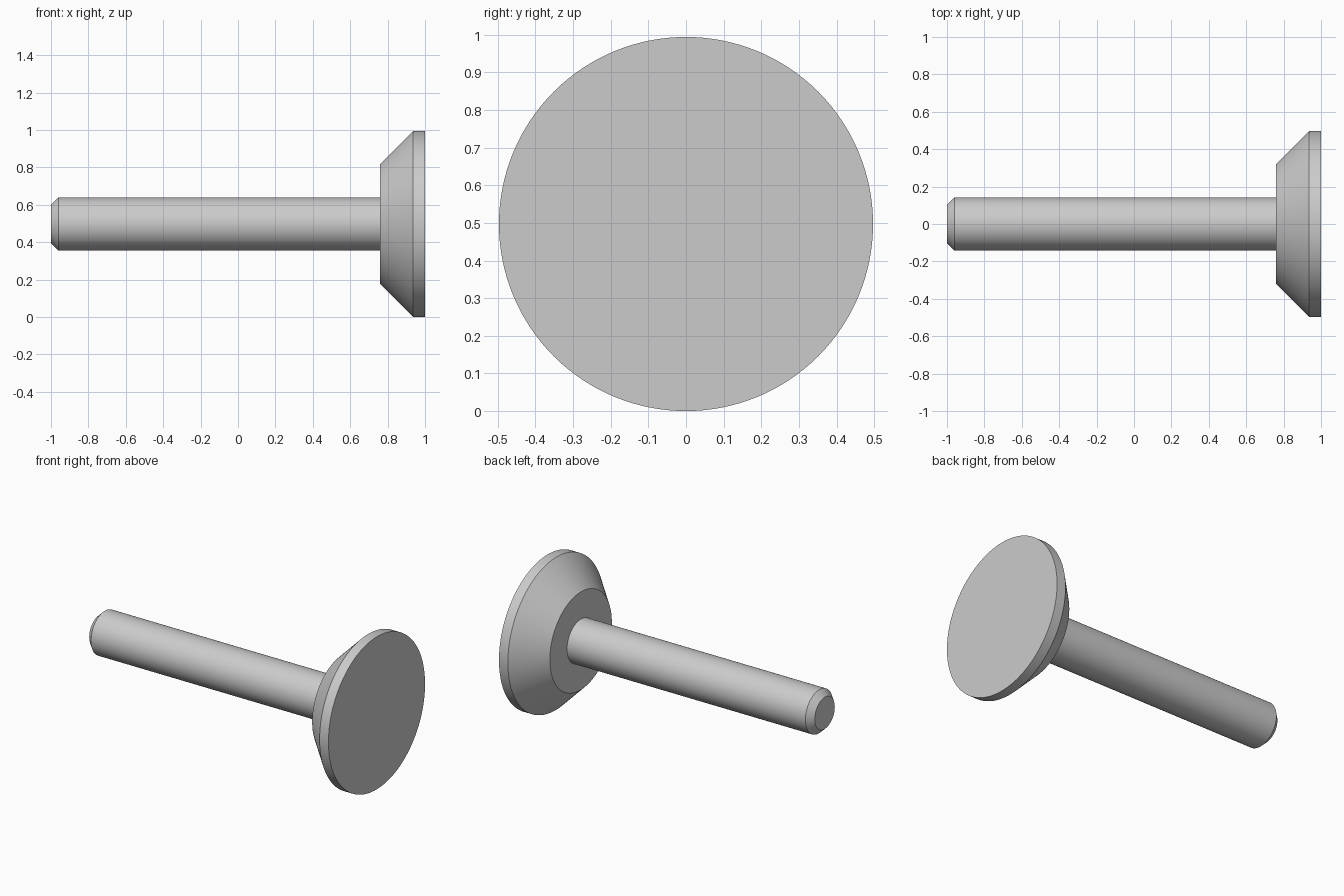
import bpy
import bmesh
from math import cos, sin, tau, radians

SEGMENTS = 128
RADIUS = 0.497  # head radius, also the height of the axis

if "Cube" in bpy.data.objects:
    bpy.data.objects.remove(bpy.data.objects["Cube"], do_unlink=True)

# Plain grey metal
grey = bpy.data.materials.new("grey metal")
grey.use_nodes = True
color = (0.6, 0.6, 0.6, 1)
grey.diffuse_color = color
grey.node_tree.nodes["Principled BSDF"].inputs["Base Color"].default_value = color


def turned_part(name, profile):
    """Solid turned around the x axis from (x, radius) points, capped at both ends."""
    bm = bmesh.new()
    rings = [[bm.verts.new((x, r * cos(tau * i / SEGMENTS), r * sin(tau * i / SEGMENTS)))
              for i in range(SEGMENTS)] for x, r in profile]
    for a, b in zip(rings, rings[1:]):
        for i in range(SEGMENTS):
            j = (i + 1) % SEGMENTS
            bm.faces.new((a[i], a[j], b[j], b[i]))
    bm.faces.new(rings[0])
    bm.faces.new(rings[-1])
    bmesh.ops.recalc_face_normals(bm, faces=bm.faces)
    mesh = bpy.data.meshes.new(name)
    bm.to_mesh(mesh)
    bm.free()
    mesh.materials.append(grey)
    obj = bpy.data.objects.new(name, mesh)
    obj.location.z = RADIUS
    bpy.context.collection.objects.link(obj)
    bpy.ops.object.select_all(action="DESELECT")
    obj.select_set(True)
    bpy.context.view_layer.objects.active = obj
    bpy.ops.object.shade_smooth_by_angle(angle=radians(30))
    return obj


# Straight shank with a chamfered tip, seated slightly inside the head
turned_part("shank", [(-1, 0.103), (-0.96, 0.142), (0.77, 0.142)])

# Conical head with a thin cylindrical rim and a flat outer face
turned_part("head", [(0.758, 0.319), (0.936, RADIUS), (1, RADIUS)])
